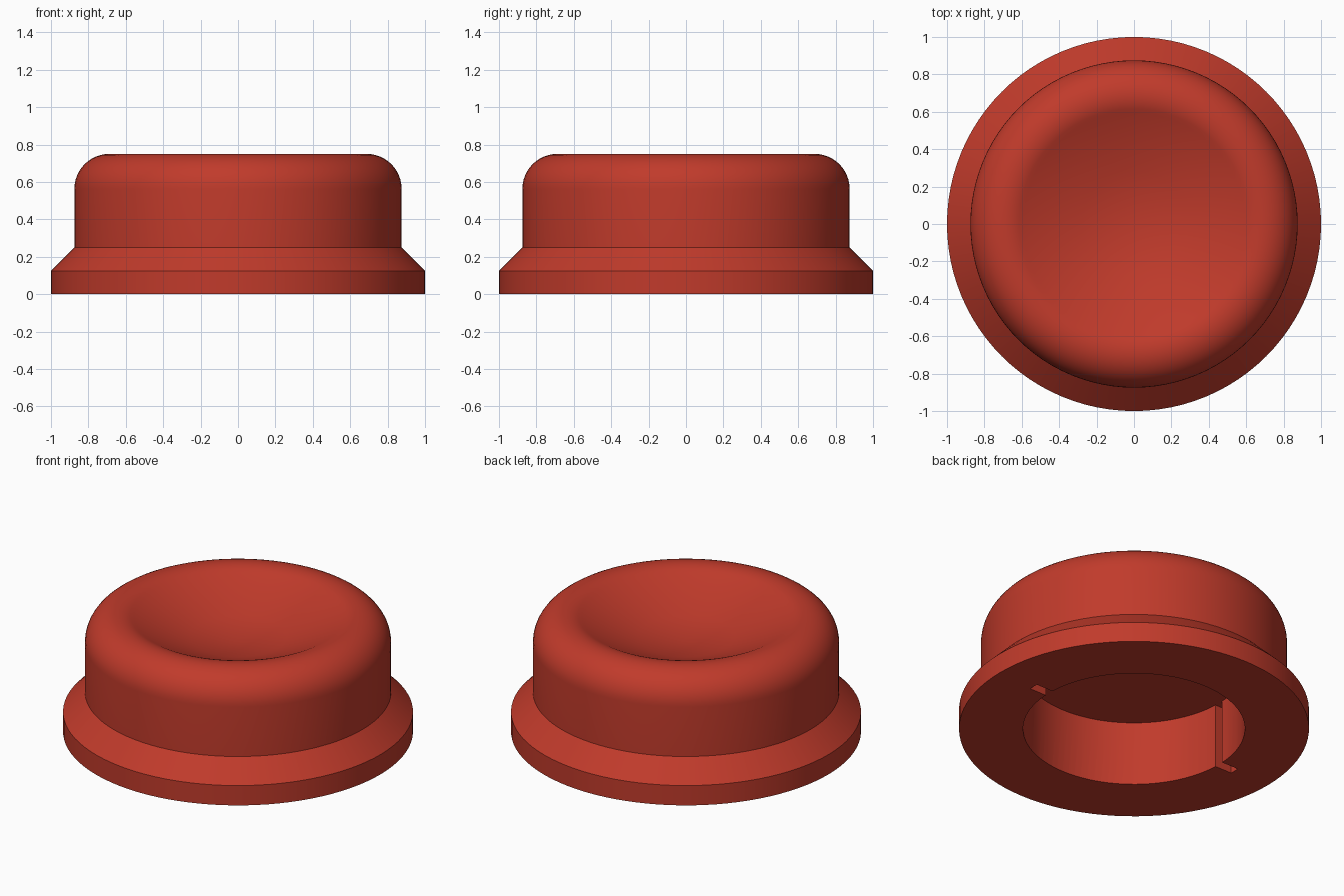
import bpy, bmesh, math

if "Cube" in bpy.data.objects:
    bpy.data.objects.remove(bpy.data.objects["Cube"])

SEGMENTS = 96

red = bpy.data.materials.new("red")
red.diffuse_color = (0.53, 0.043, 0.024, 1)
red.use_nodes = True
red.node_tree.nodes["Principled BSDF"].inputs["Base Color"].default_value = red.diffuse_color


def lathe(name, profile):
    """Turn an (r, z) profile about the z axis into a closed solid."""
    bm = bmesh.new()
    verts = [bm.verts.new((r, 0, z)) for r, z in profile]
    edges = [bm.edges.new(pair) for pair in zip(verts, verts[1:])]
    bmesh.ops.spin(bm, geom=verts + edges, cent=(0, 0, 0), axis=(0, 0, 1),
                   angle=math.tau, steps=SEGMENTS, use_duplicate=False)
    bmesh.ops.remove_doubles(bm, verts=bm.verts, dist=1e-4)
    bmesh.ops.recalc_face_normals(bm, faces=bm.faces)
    mesh = bpy.data.meshes.new(name)
    bm.to_mesh(mesh)
    bm.free()
    obj = bpy.data.objects.new(name, mesh)
    bpy.context.collection.objects.link(obj)
    mesh.materials.append(red)
    return obj


# Button: flange, chamfer, wall, rounded rim and shallow dished top
fillet, rim_r, rim_z = 0.1875, 0.6875, 0.5625
slope = math.radians(30)
profile = [(0, 0), (1, 0), (1, 0.125), (rim_r + fillet, 0.25)]
for i in range(17):
    a = (math.pi / 2 + slope) * i / 16
    profile.append((rim_r + fillet * math.cos(a), rim_z + fillet * math.sin(a)))
edge_r, edge_z = profile[-1]
dish = edge_r / math.sin(slope)
for r in (0.28, 0):
    profile.append((r, edge_z + dish * math.cos(slope) - math.sqrt(dish ** 2 - r ** 2)))
button = lathe("button", profile)

# Underside socket
DEPTH = 0.405
socket = lathe("socket_cutter", [(0, -0.1), (0.634, -0.1), (0.634, DEPTH), (0, DEPTH)])

# Two key slots on opposite sides of the socket
bpy.ops.mesh.primitive_cube_add(size=1, location=(0, 0, (DEPTH - 0.1) / 2))
slots = bpy.context.object
slots.name = "slot_cutter"
slots.scale = (1.5, 0.06, DEPTH + 0.1)
slots.data.materials.append(red)

bpy.context.view_layer.objects.active = button
for cutter in (socket, slots):
    mod = button.modifiers.new(cutter.name, 'BOOLEAN')
    mod.operation = 'DIFFERENCE'
    mod.solver = 'EXACT'
    mod.object = cutter
    bpy.ops.object.modifier_apply(modifier=mod.name)
for cutter in (socket, slots):
    bpy.data.objects.remove(cutter)

bpy.ops.object.select_all(action='DESELECT')
button.select_set(True)
bpy.context.view_layer.objects.active = button
bpy.ops.object.shade_smooth_by_angle(angle=math.radians(30))
